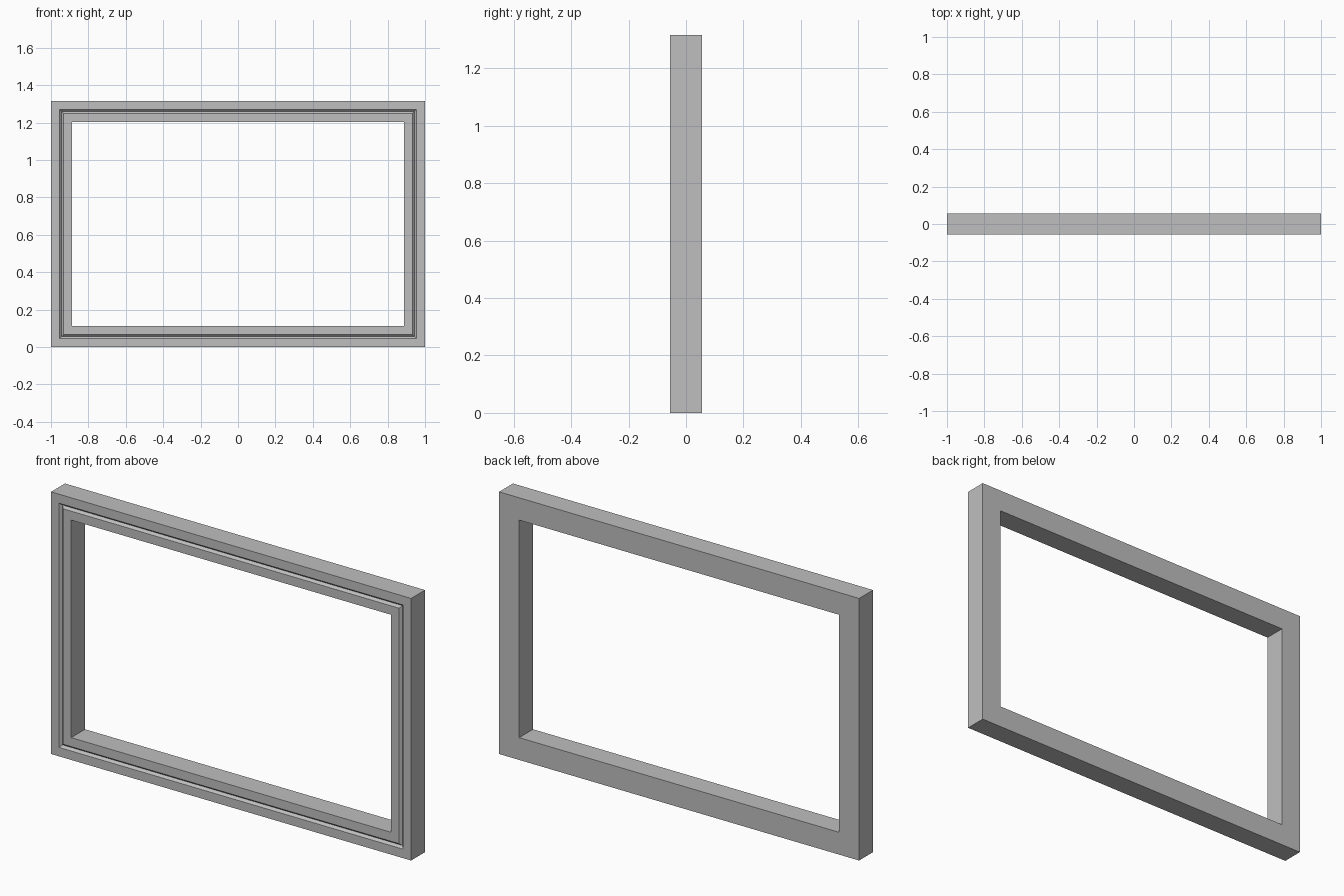
import bpy
import bmesh

WIDTH, HEIGHT, DEPTH = 2.0, 1.316, 0.11
BORDER = 0.112

# Remove the default cube only
cube = bpy.data.objects.get("Cube")
if cube:
    bpy.data.objects.remove(cube, do_unlink=True)

# Plain grey material
grey = bpy.data.materials.new("light_grey")
grey.use_nodes = True
colour = (0.52, 0.52, 0.52, 1)
grey.diffuse_color = colour
grey.node_tree.nodes["Principled BSDF"].inputs["Base Color"].default_value = colour

# Moulding section: (inset from the outer edge, y), with a V groove in the front
front, back = -DEPTH / 2, DEPTH / 2
section = [
    (0, back), (0, front),
    (0.045, front), (0.056, front + 0.012), (0.067, front),
    (BORDER, front), (BORDER, back),
]


def corner_loop(bm, inset, y):
    """Rectangle of four mitred corner points at one point of the section."""
    x, low, high = WIDTH / 2 - inset, inset, HEIGHT - inset
    corners = [(-x, low), (x, low), (x, high), (-x, high)]
    return [bm.verts.new((cx, y, cz)) for cx, cz in corners]


# Sweep the section around the rectangle
bm = bmesh.new()
loops = [corner_loop(bm, *point) for point in section]
for i, loop in enumerate(loops):
    following = loops[(i + 1) % len(loops)]
    for a in range(4):
        b = (a + 1) % 4
        bm.faces.new((loop[a], loop[b], following[b], following[a]))
bmesh.ops.recalc_face_normals(bm, faces=bm.faces)

mesh = bpy.data.meshes.new("picture_frame")
bm.to_mesh(mesh)
bm.free()
mesh.materials.append(grey)
frame = bpy.data.objects.new("picture_frame", mesh)
bpy.context.collection.objects.link(frame)
